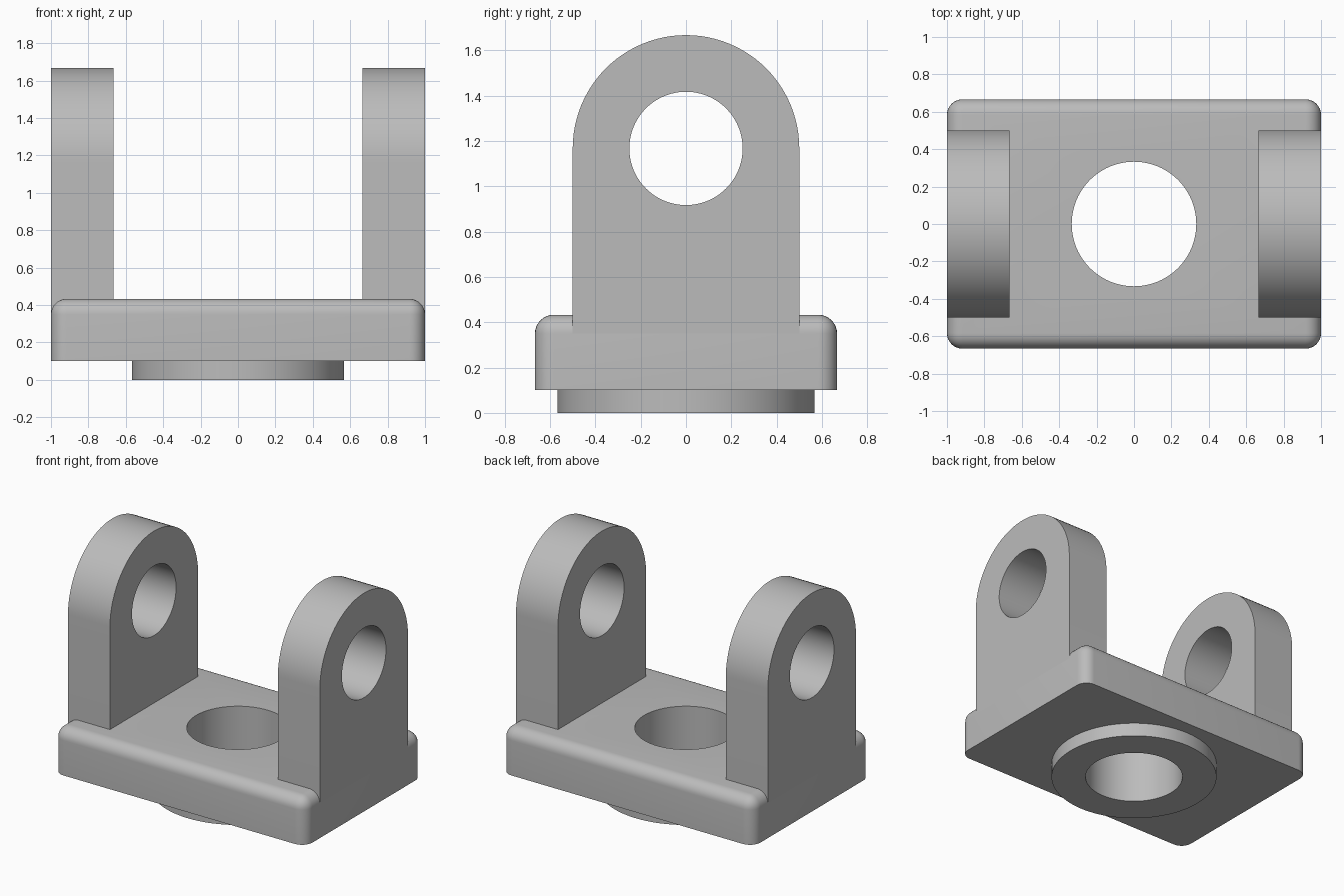
import bpy, bmesh, math
from mathutils import Matrix

cube = bpy.data.objects.get("Cube")
if cube:
    bpy.data.objects.remove(cube, do_unlink=True)

# Key dimensions
HALF_X, HALF_Y = 1.0, 2 / 3
BASE_BOTTOM, BASE_TOP = 0.1, 0.433
FILLET = 0.083
LUG_THICK, LUG_RADIUS, PIN_Z, PIN_RADIUS = 1 / 3, 0.5, 1.167, 0.25
BOSS_RADIUS, BORE_RADIUS = 0.567, 0.333
SEGMENTS = 96

grey = bpy.data.materials.new("plain grey")
grey.use_nodes = True
colour = (0.5, 0.5, 0.5, 1)
grey.diffuse_color = colour
grey.node_tree.nodes["Principled BSDF"].inputs["Base Color"].default_value = colour


def make_object(name, bm):
    bmesh.ops.recalc_face_normals(bm, faces=bm.faces)
    mesh = bpy.data.meshes.new(name)
    bm.to_mesh(mesh)
    bm.free()
    mesh.materials.append(grey)
    obj = bpy.data.objects.new(name, mesh)
    bpy.context.collection.objects.link(obj)
    return obj


def cylinder(name, radius, depth, matrix):
    bm = bmesh.new()
    bmesh.ops.create_cone(bm, cap_ends=True, segments=SEGMENTS, radius1=radius,
                          radius2=radius, depth=depth, matrix=matrix)
    return make_object(name, bm)


def select_only(obj):
    bpy.ops.object.select_all(action='DESELECT')
    obj.select_set(True)
    bpy.context.view_layer.objects.active = obj


def drill(obj, cutter):
    mod = obj.modifiers.new("hole", 'BOOLEAN')
    mod.operation = 'DIFFERENCE'
    mod.solver = 'EXACT'
    mod.object = cutter
    select_only(obj)
    bpy.ops.object.modifier_apply(modifier=mod.name)
    bpy.ops.object.shade_smooth_by_angle(angle=math.radians(30))


# Base plate, rounded on every edge but the bottom ones
bm = bmesh.new()
height = BASE_TOP - BASE_BOTTOM
bmesh.ops.create_cube(bm, size=1, matrix=Matrix.Translation((0, 0, BASE_BOTTOM + height / 2))
                      @ Matrix.Diagonal((2 * HALF_X, 2 * HALF_Y, height, 1)))
rounded = [e for e in bm.edges if max(v.co.z for v in e.verts) > BASE_BOTTOM + height / 2]
bmesh.ops.bevel(bm, geom=rounded, offset=FILLET, segments=8, profile=0.5, affect='EDGES')
base_plate = make_object("base_plate", bm)

# Round boss under the plate
boss = cylinder("boss", BOSS_RADIUS, BASE_BOTTOM, Matrix.Translation((0, 0, BASE_BOTTOM / 2)))

# Upright lugs with round tops, rooted where the plate rounding starts
lugs = []
for name, x in (("right_lug", -HALF_X), ("left_lug", HALF_X - LUG_THICK)):
    bm = bmesh.new()
    root = BASE_TOP - FILLET
    outline = [(-LUG_RADIUS, root), (LUG_RADIUS, root)]
    for i in range(SEGMENTS // 2 + 1):
        a = 2 * math.pi * i / SEGMENTS
        outline.append((LUG_RADIUS * math.cos(a), PIN_Z + LUG_RADIUS * math.sin(a)))
    face = bm.faces.new([bm.verts.new((x, y, z)) for y, z in outline])
    side = bmesh.ops.extrude_face_region(bm, geom=[face])["geom"]
    bmesh.ops.translate(bm, vec=(LUG_THICK, 0, 0),
                        verts=[v for v in side if isinstance(v, bmesh.types.BMVert)])
    lugs.append(make_object(name, bm))

# Drill the vertical bore and the pin holes
bore = cylinder("bore_cutter", BORE_RADIUS, 2, Matrix.Identity(4))
pin = cylinder("pin_cutter", PIN_RADIUS, 3,
               Matrix.Translation((0, 0, PIN_Z)) @ Matrix.Rotation(math.pi / 2, 4, 'Y'))
for part in (base_plate, boss):
    drill(part, bore)
for part in lugs:
    drill(part, pin)
for cutter in (bore, pin):
    bpy.data.objects.remove(cutter, do_unlink=True)
